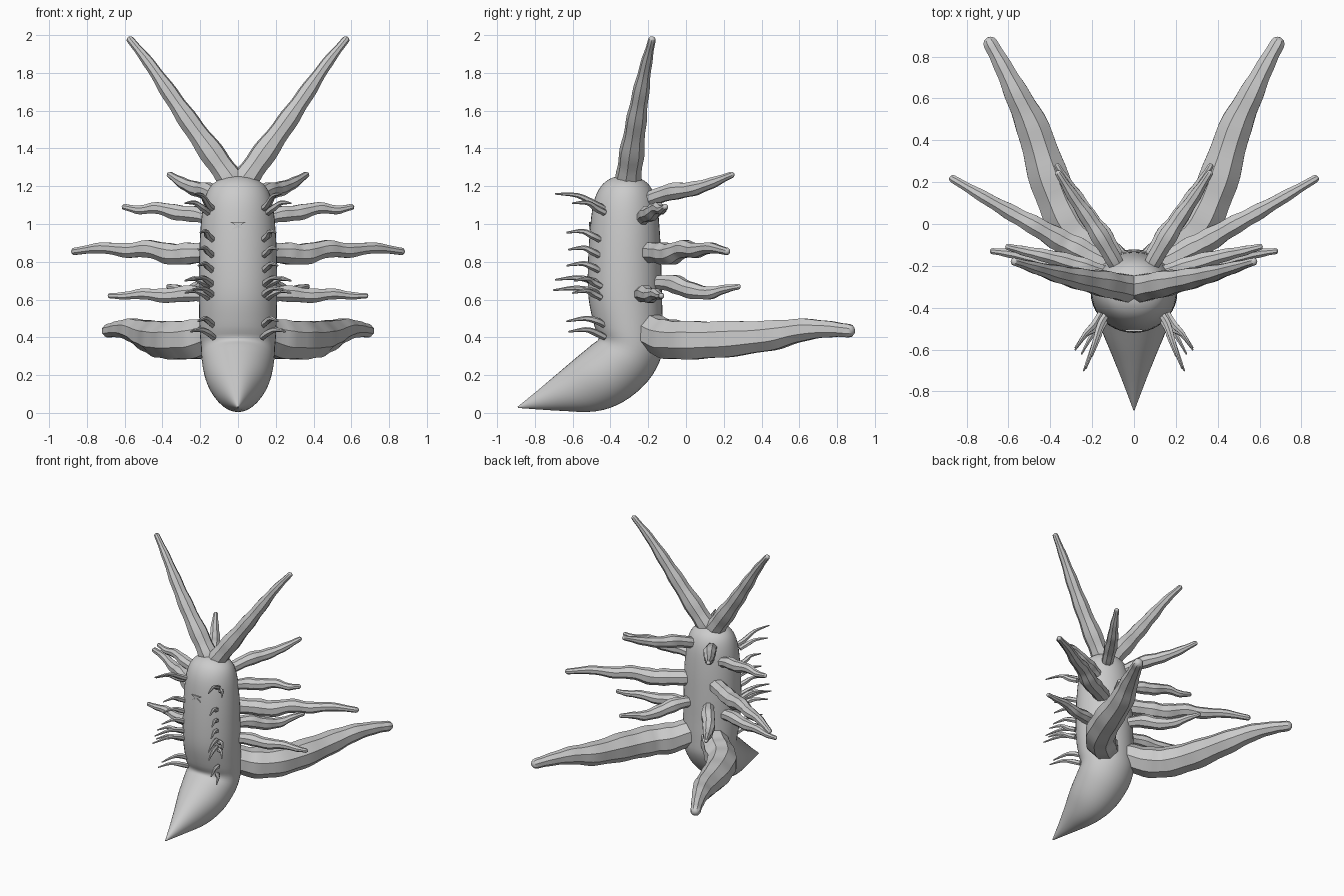
import bpy, bmesh, math
from mathutils import Vector

cube = bpy.data.objects.get("Cube")
if cube:
    bpy.data.objects.remove(cube, do_unlink=True)

GREY = (0.6, 0.6, 0.6, 1)
mat = bpy.data.materials.new("plain grey")
mat.use_nodes = True
mat.diffuse_color = GREY
mat.node_tree.nodes["Principled BSDF"].inputs["Base Color"].default_value = GREY


def resample(points, steps):
    """Catmull-Rom curve through tuples of any length."""
    pts = [Vector(p) for p in points]
    pts = [2 * pts[0] - pts[1]] + pts + [2 * pts[-1] - pts[-2]]
    out = []
    for i in range(1, len(pts) - 2):
        a, b, c, d = pts[i - 1:i + 3]
        for s in range(steps):
            t = s / steps
            out.append(0.5 * (2 * b + (c - a) * t + (2 * a - 5 * b + 4 * c - d) * t ** 2
                              + (3 * b - a - 3 * c + d) * t ** 3))
    return out + [pts[-2]]


def loft(name, rings, angle):
    """Skin a list of vertex rings, cap both ends and shade."""
    bm = bmesh.new()
    loops = [[bm.verts.new(p) for p in ring] for ring in rings]
    n = len(loops[0])
    for a, b in zip(loops, loops[1:]):
        for i in range(n):
            bm.faces.new((a[i], a[(i + 1) % n], b[(i + 1) % n], b[i]))
    bm.faces.new(loops[0])
    bm.faces.new(loops[-1])
    bmesh.ops.recalc_face_normals(bm, faces=bm.faces)
    mesh = bpy.data.meshes.new(name)
    bm.to_mesh(mesh)
    bm.free()
    mesh.materials.append(mat)
    obj = bpy.data.objects.new(name, mesh)
    bpy.context.collection.objects.link(obj)
    bpy.ops.object.select_all(action='DESELECT')
    obj.select_set(True)
    bpy.context.view_layer.objects.active = obj
    bpy.ops.object.shade_smooth_by_angle(angle=math.radians(angle))
    return obj


def tentacle(name, path, sides=8, steps=5, wobble=0.05):
    """Faceted, gently rippled arm with a rounded tip, made on both sides."""
    samples = resample(path, steps)
    centres = [Vector(s[:3]) for s in samples]
    radii = [s[3] * (1 + wobble * math.sin(i * 1.3)) for i, s in enumerate(samples)]
    # rounded tip
    end, r = centres[-1], radii[-1]
    way = (end - centres[-2]).normalized()
    for a in (30, 60, 80):
        a = math.radians(a)
        centres.append(end + way * r * math.sin(a))
        radii.append(r * math.cos(a))
    for side, sign in (("left", 1), ("right", -1)):
        rings = []
        for i, c in enumerate(centres):
            t = centres[min(i + 1, len(centres) - 1)] - centres[max(i - 1, 0)]
            u = Vector((0, 0, 1)).cross(t).normalized()
            v = t.cross(u).normalized()
            ring = []
            for k in range(sides):
                a = math.tau * (k + 0.5) / sides
                p = c + (u * math.cos(a) + v * math.sin(a)) * radii[i] / math.cos(math.pi / sides)
                ring.append((p.x * sign, p.y, p.z))
            rings.append(ring)
        loft(f"{side}_{name}", rings, 30)


# Body and tail: front y, z, back y, z and half width of each section
sections = [
    (-.325, 1.255, -.315, 1.255, .006), (-.39, 1.245, -.25, 1.245, .075),
    (-.45, 1.20, -.19, 1.20, .145), (-.49, 1.11, -.155, 1.11, .182),
    (-.51, .95, -.138, .95, .20), (-.52, .75, -.13, .75, .207),
    (-.515, .60, -.126, .58, .207), (-.485, .46, -.122, .42, .203),
    (-.462, .395, -.13, .30, .196), (-.50, .36, -.20, .17, .19),
    (-.59, .285, -.33, .06, .165), (-.69, .20, -.48, .008, .115),
    (-.79, .115, -.68, .012, .058), (-.892, .032, -.888, .026, .003)]
rings = []
for fy, fz, by, bz, w in resample(sections, 4):
    centre = Vector((0, (fy + by) / 2, (fz + bz) / 2))
    half = Vector((0, (fy - by) / 2, (fz - bz) / 2))
    rings.append([centre + half * math.cos(math.tau * k / 40)
                  + Vector((w * math.sin(math.tau * k / 40), 0, 0)) for k in range(40)])
loft("body", rings, 50)

# Paired arms: x, y, z and radius along each path
tentacle("antenna", [
    (.02, -.31, 1.21, .062), (.12, -.29, 1.35, .062), (.25, -.265, 1.53, .051),
    (.36, -.24, 1.69, .041), (.47, -.21, 1.85, .028), (.57, -.18, 1.975, .018)])
tentacle("shoulder_arm", [
    (.08, -.2, 1.13, .035), (.15, -.08, 1.17, .043), (.22, .03, 1.185, .037),
    (.29, .13, 1.215, .028), (.36, .24, 1.26, .016)])
tentacle("upper_arm", [
    (.12, -.24, 1.02, .03), (.22, -.21, 1.05, .04), (.32, -.18, 1.06, .04),
    (.43, -.15, 1.085, .03), (.52, -.13, 1.075, .023), (.6, -.11, 1.09, .015)])
tentacle("middle_arm", [
    (.12, -.2, .85, .05), (.25, -.13, .845, .055), (.35, -.08, .84, .054),
    (.47, -.01, .868, .045), (.58, .05, .86, .038), (.72, .13, .873, .028),
    (.865, .215, .855, .018)])
tentacle("lower_arm", [
    (.12, -.25, .62, .035), (.25, -.22, .632, .042), (.38, -.19, .62, .037),
    (.5, -.16, .63, .028), (.6, -.14, .62, .02), (.675, -.13, .62, .014)])
tentacle("back_arm", [
    (.07, -.18, .69, .03), (.14, -.07, .685, .045), (.21, .02, .65, .042),
    (.27, .12, .635, .033), (.32, .2, .655, .022), (.365, .275, .668, .014)])
tentacle("great_arm", [
    (.09, -.2, .44, .085), (.2, -.11, .395, .10), (.31, 0, .385, .10),
    (.4, .2, .39, .095), (.48, .45, .41, .078), (.56, .62, .44, .058),
    (.63, .76, .443, .042), (.685, .86, .435, .034)], wobble=0.03)

# Small curling feelers down the chest: base z, tip x, y and rise
feelers = [(1.10, .23, -.69, .06), (1.08, .28, -.60, .03), (.935, .20, -.63, .02),
           (.85, .21, -.62, .015), (.77, .21, -.63, .01), (.695, .23, -.69, .01),
           (.69, .28, -.59, .01), (.64, .24, -.70, .01), (.63, .28, -.60, .005),
           (.485, .21, -.63, .0), (.42, .25, -.62, .01)]
for i, (z, x, y, rise) in enumerate(feelers):
    bx = .13 if x < .26 else .16
    by = -.45 if .5 < z < 1 else -.43
    mx = bx + (x - bx) * .6
    tentacle(f"feeler_{i + 1}", [
        (bx, by, z - .02, .015), (bx + .03, by - .05, z + .005, .016),
        (mx, by + (y - by) * .55, z + .015 + rise * .6, .011),
        (x, y, z + rise, .004)], sides=6, steps=3, wobble=0)

# Small bow-shaped mouth on the chest
mouth = []
for y in (-.505, -.513):
    mouth.append([(-.04, y, 1.01), (.04, y, 1.01), (.008, y, .99),
                  (.035, y, .97), (0, y, .982), (-.035, y, .97), (-.008, y, .99)])
loft("mouth", mouth, 30)
